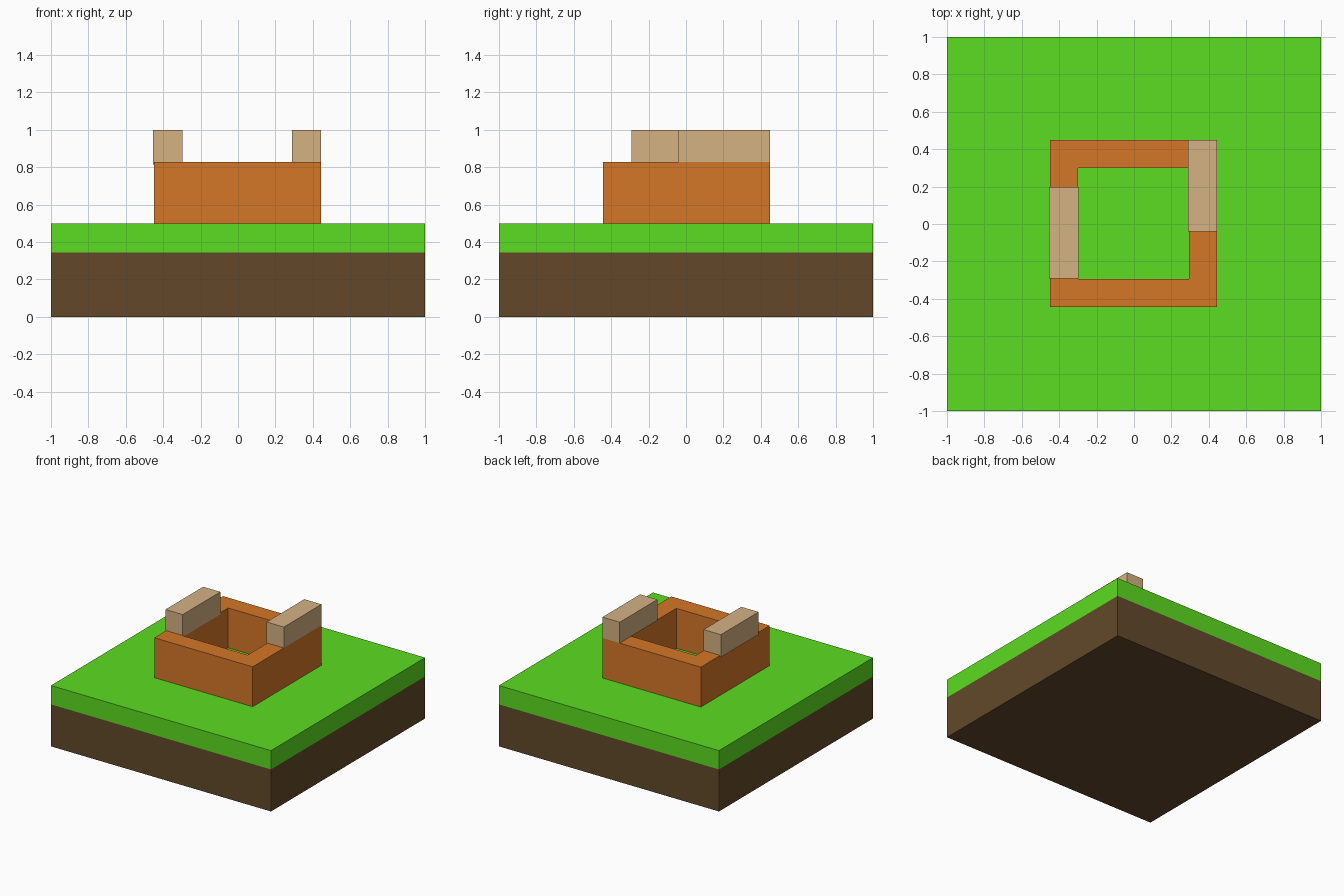
import bpy, bmesh

if "Cube" in bpy.data.objects:
    bpy.data.objects.remove(bpy.data.objects["Cube"])


def material(name, rgb):
    """Material from 0-255 sRGB values, converted to linear."""
    mat = bpy.data.materials.new(name)
    lin = [((c / 255 + 0.055) / 1.055) ** 2.4 for c in rgb]
    mat.diffuse_color = (*lin, 1)
    mat.use_nodes = True
    mat.node_tree.nodes["Principled BSDF"].inputs["Base Color"].default_value = mat.diffuse_color
    return mat


def add_object(name, bm, mat):
    bmesh.ops.recalc_face_normals(bm, faces=bm.faces)
    mesh = bpy.data.meshes.new(name)
    bm.to_mesh(mesh)
    bm.free()
    mesh.materials.append(mat)
    obj = bpy.data.objects.new(name, mesh)
    bpy.context.collection.objects.link(obj)
    return obj


def box(name, x, y, z, mat):
    """Box from its (low, high) limits on each axis."""
    bm = bmesh.new()
    bmesh.ops.create_cube(bm, size=1)
    for v in bm.verts:
        v.co = [(r[0] + r[1]) / 2 + c * (r[1] - r[0]) for c, r in zip(v.co, (x, y, z))]
    return add_object(name, bm, mat)


def frame(name, outer, inner, z, mat):
    """Square wall ring; outer and inner are (x0, x1, y0, y1)."""
    bm = bmesh.new()
    rings = []
    for (x0, x1, y0, y1), h in ((outer, z[0]), (outer, z[1]), (inner, z[1]), (inner, z[0])):
        rings.append([bm.verts.new((px, py, h))
                      for px, py in ((x0, y0), (x1, y0), (x1, y1), (x0, y1))])
    for k in range(4):
        a, b = rings[k], rings[(k + 1) % 4]
        for i in range(4):
            j = (i + 1) % 4
            bm.faces.new((a[i], a[j], b[j], b[i]))
    return add_object(name, bm, mat)


dirt = material("dirt", (98, 73, 42))
grass = material("grass", (92, 220, 33))
brick = material("brick", (213, 119, 39))
stone = material("sandstone", (212, 178, 131))

# Ground tile
box("dirt_base", (-1, 1), (-1, 1), (0, 0.345), dirt)
box("grass_layer", (-1, 1), (-1, 1), (0.345, 0.5), grass)

# Square wall, open at the top
frame("wall_ring", (-0.449, 0.445, -0.445, 0.449), (-0.30, 0.295, -0.295, 0.30),
      (0.5, 0.828), brick)

# Blocks resting on the side walls
box("left_block", (-0.455, -0.298), (-0.292, 0.197), (0.815, 1.0), stone)
box("right_block", (0.288, 0.445), (-0.04, 0.449), (0.828, 1.0), stone)
